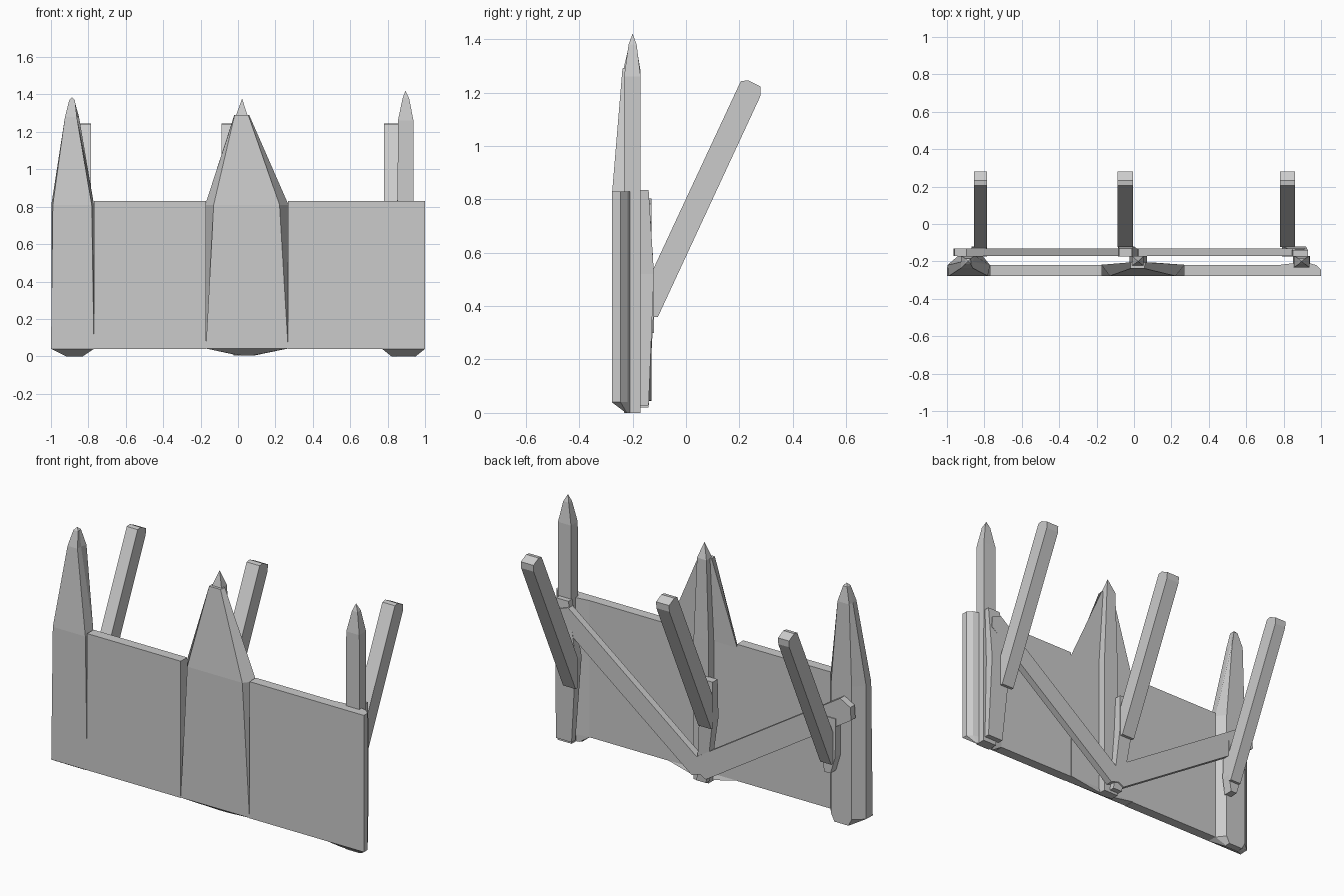
import bpy, bmesh
from mathutils import Vector

if "Cube" in bpy.data.objects:
    bpy.data.objects.remove(bpy.data.objects["Cube"])


def loft(name, rings):
    """Join equal-length rings of 3D points; a final single point makes a tip."""
    bm = bmesh.new()
    vs = [[bm.verts.new(p) for p in r] for r in rings]
    for a, b in zip(vs, vs[1:]):
        n = len(a)
        for i in range(n):
            j = (i + 1) % n
            if len(b) == 1:
                bm.faces.new((a[i], a[j], b[0]))
            else:
                bm.faces.new((a[i], a[j], b[j], b[i]))
    bm.faces.new(vs[0][::-1])
    if len(vs[-1]) > 1:
        bm.faces.new(vs[-1])
    bmesh.ops.recalc_face_normals(bm, faces=bm.faces)
    me = bpy.data.meshes.new(name)
    bm.to_mesh(me)
    bm.free()
    ob = bpy.data.objects.new(name, me)
    bpy.context.collection.objects.link(ob)
    return ob


def rect(x0, x1, y0, y1, z):
    return [(x0, y0, z), (x1, y0, z), (x1, y1, z), (x0, y1, z)]


def trap(f0, f1, b0, b1, yf, yb, z):
    """Level ring whose front and back edges have different widths."""
    return [(f0, yf, z), (f1, yf, z), (b1, yb, z), (b0, yb, z)]


def side_prism(name, x0, x1, yz):
    return loft(name, [[(x, y, z) for y, z in yz] for x in (x0, x1)])


def rail(name, start, end, width):
    """Flat board lying against the back of the posts, pointed at its ends."""
    a, b = Vector(start), Vector(end)
    d = (b - a).normalized()
    n = Vector((-d.y, d.x)) * width / 2
    c = d * 0.035
    pts = [a + n, a - c, a - n, b - n, b + c, b + n]
    return loft(name, [[(p.x, y, p.y) for p in pts] for y in (-0.17, -0.13)])


# wall panels between the stakes
for nm, x0, x1 in (("left_wall_panel", -0.77, -0.172),
                   ("right_wall_panel", 0.268, 0.8)):
    loft(nm, [rect(x0, x1, -0.278, -0.22, z) for z in (0.04, 0.83)])

# right wall end, rounded into its stake at the back
end = [(0.77, -0.278), (1, -0.278), (1, -0.245), (0.975, -0.22),
       (0.94, -0.21), (0.85, -0.21), (0.77, -0.22)]
foot = [(0.82, -0.225), (0.95, -0.225), (0.95, -0.222), (0.945, -0.215),
        (0.94, -0.21), (0.85, -0.21), (0.83, -0.215)]
loft("right_wall_end", [[(x, y, 0) for x, y in foot],
                        [(x, y, 0.04) for x, y in end],
                        [(x, y, 0.83) for x, y in end]])

# right stake
loft("right_stake", [rect(0.85, 0.94, -0.232, -0.17, 0),
                     rect(0.855, 0.938, -0.232, -0.17, 1.26),
                     rect(0.88, 0.915, -0.215, -0.185, 1.38),
                     [(0.895, -0.2, 1.42)]])

# wide left stake: broad front, narrow back
left = [(-0.92, -0.83, -0.92, -0.83, -0.21, -0.17, 0),
        (-1, -0.77, -0.94, -0.81, -0.278, -0.17, 0.04),
        (-0.99, -0.782, -0.94, -0.81, -0.278, -0.17, 0.81),
        (-0.925, -0.862, -0.925, -0.85, -0.236, -0.17, 1.28),
        (-0.902, -0.872, -0.9, -0.875, -0.215, -0.185, 1.37)]


def left_ring(f0, f1, b0, b1, yf, yb, z):
    ym = -0.22 if z < 1 else (yf + yb) / 2
    if z == 0:
        ym = -0.2
    flare0 = -0.998 if 0 < z < 1 else f0
    flare1 = -0.77 if 0 < z < 1 else f1
    return [(f0, yf, z), (f1, yf, z), (flare1, ym, z),
            (b1, yb, z), (b0, yb, z), (flare0, ym, z)]


loft("left_stake", [left_ring(*r) for r in left] + [[(-0.888, -0.2, 1.385)]])

# broad centre stake with tapering side grooves
loft("centre_stake_front", [
    trap(0.03, 0.08, 0.0, 0.09, -0.225, -0.205, 0.005),
    trap(-0.172, 0.268, -0.172, 0.268, -0.278, -0.218, 0.042),
    trap(-0.13, 0.222, -0.175, 0.27, -0.278, -0.218, 0.81),
    trap(-0.018, 0.055, -0.02, 0.06, -0.238, -0.205, 1.29)])
loft("centre_stake_back", [rect(-0.025, 0.07, -0.22, -0.17, 0.005),
                           rect(-0.025, 0.07, -0.22, -0.17, 0.83),
                           rect(-0.01, 0.05, -0.222, -0.172, 1.29),
                           [(0.022, -0.2, 1.378)]])

# diagonal rails forming a V behind the wall
rail("left_rail", (-0.93, 0.69), (0.0, 0.1), 0.13)
rail("right_rail", (0.88, 0.76), (0.02, 0.09), 0.11)

# leaning struts, one per stake
strut = [(-0.122, 0.36), (-0.105, 0.36), (0.278, 1.185), (0.28, 1.222),
         (0.232, 1.246), (0.205, 1.242), (-0.122, 0.54)]
for nm, x0, x1 in (("left", -0.855, -0.785), ("centre", -0.088, -0.005),
                   ("right", 0.78, 0.86)):
    side_prism(nm + "_strut", x0, x1, strut)

# blocks joining the struts to the stakes
loft("right_strut_block", [rect(0.83, 0.93, -0.175, -0.14, 0.025),
                           rect(0.79, 0.92, -0.175, -0.12, 0.52),
                           rect(0.85, 0.93, -0.175, -0.14, 0.835)])
loft("left_strut_block", [rect(-0.84, -0.8, -0.175, -0.12, 0.3),
                          rect(-0.87, -0.785, -0.175, -0.12, 0.4),
                          rect(-0.87, -0.79, -0.175, -0.125, 0.62)])
loft("centre_strut_block", [rect(-0.03, 0.03, -0.175, -0.14, 0.02),
                            rect(-0.085, -0.0, -0.175, -0.12, 0.4),
                            rect(-0.08, -0.01, -0.175, -0.13, 0.62)])
